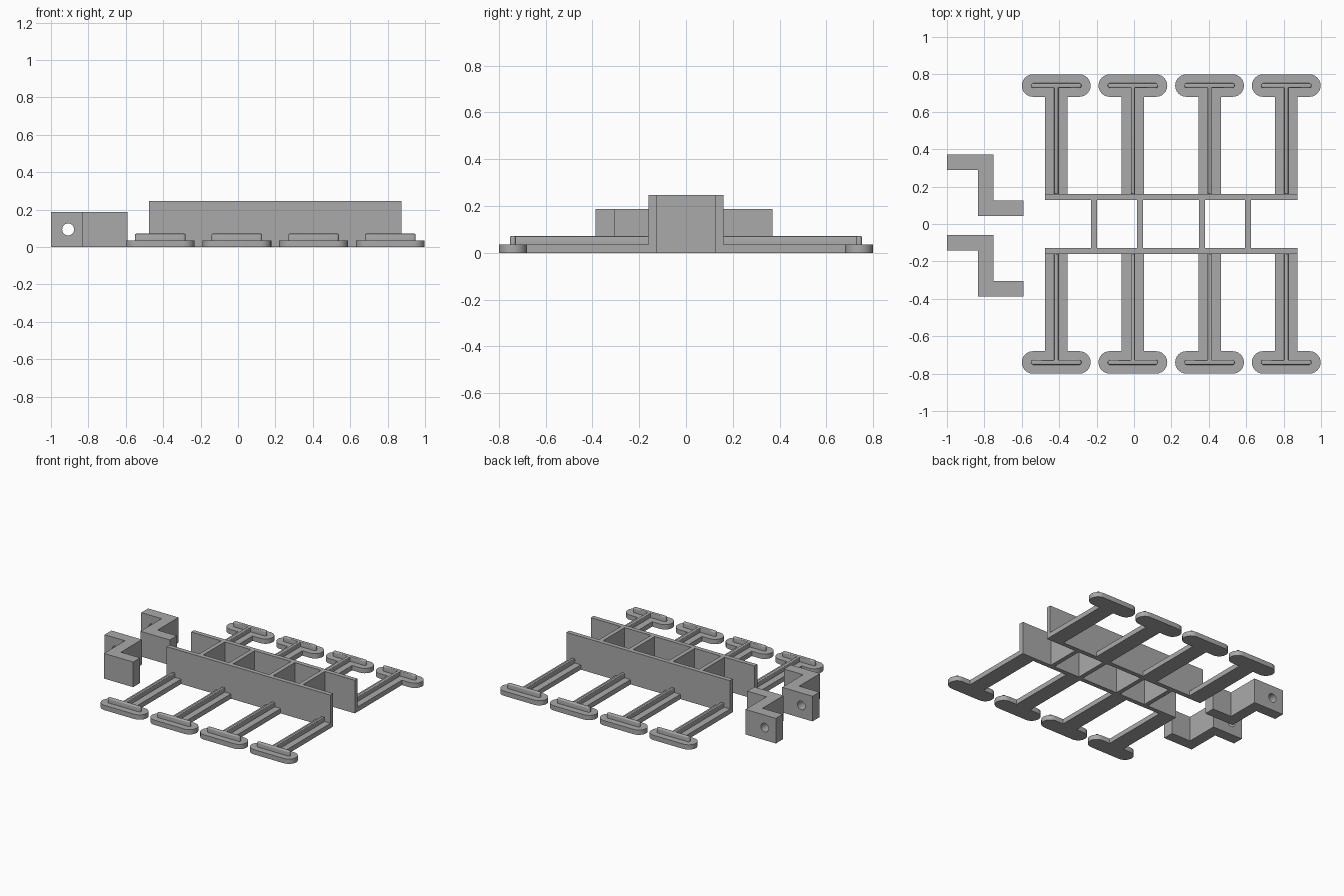
import bpy, bmesh
from math import sin, cos, pi, radians

cube = bpy.data.objects.get("Cube")
if cube:
    bpy.data.objects.remove(cube, do_unlink=True)

grey = bpy.data.materials.new("plain grey")
grey.use_nodes = True
grey.diffuse_color = (0.4, 0.4, 0.4, 1)
grey.node_tree.nodes["Principled BSDF"].inputs["Base Color"].default_value = (0.4, 0.4, 0.4, 1)

WALL_IN, WALL_OUT, WALL_H = 0.127, 0.16, 0.246
PLATE_H, RIB_H = 0.036, 0.071
FOOT_Y = 0.74


def prism(name, outline, z0, z1, bevel=0.0, smooth=False):
    """Extrude a flat outline upwards, optionally rounding the top rim."""
    bm = bmesh.new()
    base = bm.faces.new([bm.verts.new((x, y, z0)) for x, y in outline])
    top = bmesh.ops.extrude_face_region(bm, geom=[base])["geom"]
    bmesh.ops.translate(bm, vec=(0, 0, z1 - z0),
                        verts=[v for v in top if isinstance(v, bmesh.types.BMVert)])
    bmesh.ops.recalc_face_normals(bm, faces=bm.faces)
    if bevel:
        rim = [e for e in bm.edges if all(abs(v.co.z - z1) < 1e-5 for v in e.verts)]
        bmesh.ops.bevel(bm, geom=rim, offset=bevel, segments=3, profile=0.5, affect='EDGES')
    mesh = bpy.data.meshes.new(name)
    bm.to_mesh(mesh)
    bm.free()
    mesh.materials.append(grey)
    ob = bpy.data.objects.new(name, mesh)
    bpy.context.collection.objects.link(ob)
    if smooth:
        bpy.ops.object.select_all(action='DESELECT')
        ob.select_set(True)
        bpy.context.view_layer.objects.active = ob
        bpy.ops.object.shade_smooth_by_angle(angle=radians(35))
    return ob


def box(name, x0, x1, y0, y1, z1):
    return prism(name, [(x0, y0), (x1, y0), (x1, y1), (x0, y1)], 0, z1)


def tee(cx, side, stem, half, r, steps=12):
    """T outline: straight stem from the wall ending in a round-ended bar."""
    pts = [(-stem, WALL_OUT), (stem, WALL_OUT), (stem, FOOT_Y - r)]
    for sx, start in ((1, -pi / 2), (-1, pi / 2)):
        for i in range(steps + 1):
            a = start + pi * i / steps
            pts.append((sx * (half - r) + r * cos(a), FOOT_Y + r * sin(a)))
    pts.append((-stem, FOOT_Y - r))
    return [(cx + x, side * y) for x, y in pts]


# Central frame: two long walls joined by cross walls
for label, s in (("front", -1), ("back", 1)):
    box(label + "_wall", -0.475, 0.873, *sorted((s * WALL_IN, s * WALL_OUT)), WALL_H)
for i, x in enumerate((-0.213, 0.033, 0.363, 0.61)):
    box(f"cross_wall_{i + 1}", x - 0.016, x + 0.016, -WALL_IN, WALL_IN, WALL_H)

# Legs: flat plate with a round-ended foot and a raised stiffening rib
for label, s in (("front", -1), ("back", 1)):
    for i in range(4):
        cx = -0.416 + 0.41 * i
        prism(f"{label}_leg_{i + 1}", tee(cx, s, 0.06, 0.184, 0.06), 0, PLATE_H, smooth=True)
        prism(f"{label}_rib_{i + 1}", tee(cx, s, 0.011, 0.135, 0.013, 8),
              PLATE_H, RIB_H, bevel=0.006, smooth=True)

# Stepped brackets with a bolt hole through the outer flange
step = [(-1, 0.29), (-0.833, 0.29), (-0.833, 0.043), (-0.592, 0.043),
        (-0.592, 0.125), (-0.75, 0.125), (-0.75, 0.371), (-1, 0.371)]
for label, shift in (("back", 0), ("front", -0.431)):
    bracket = prism(label + "_bracket", [(x, y + shift) for x, y in step], 0, 0.187)
    bpy.ops.mesh.primitive_cylinder_add(vertices=32, radius=0.032, depth=0.2,
                                        location=(-0.908, 0.33 + shift, 0.094),
                                        rotation=(pi / 2, 0, 0))
    cutter = bpy.context.object
    cutter.name = label + "_hole_cutter"
    cutter.data.materials.append(grey)
    cutter.hide_render = True
    cut = bracket.modifiers.new("bolt_hole", 'BOOLEAN')
    cut.operation, cut.solver, cut.object = 'DIFFERENCE', 'EXACT', cutter
    bpy.ops.object.select_all(action='DESELECT')
    bracket.select_set(True)
    bpy.context.view_layer.objects.active = bracket
    bpy.ops.object.modifier_apply(modifier=cut.name)
    bpy.data.objects.remove(cutter, do_unlink=True)
    bpy.ops.object.shade_smooth_by_angle(angle=radians(35))
